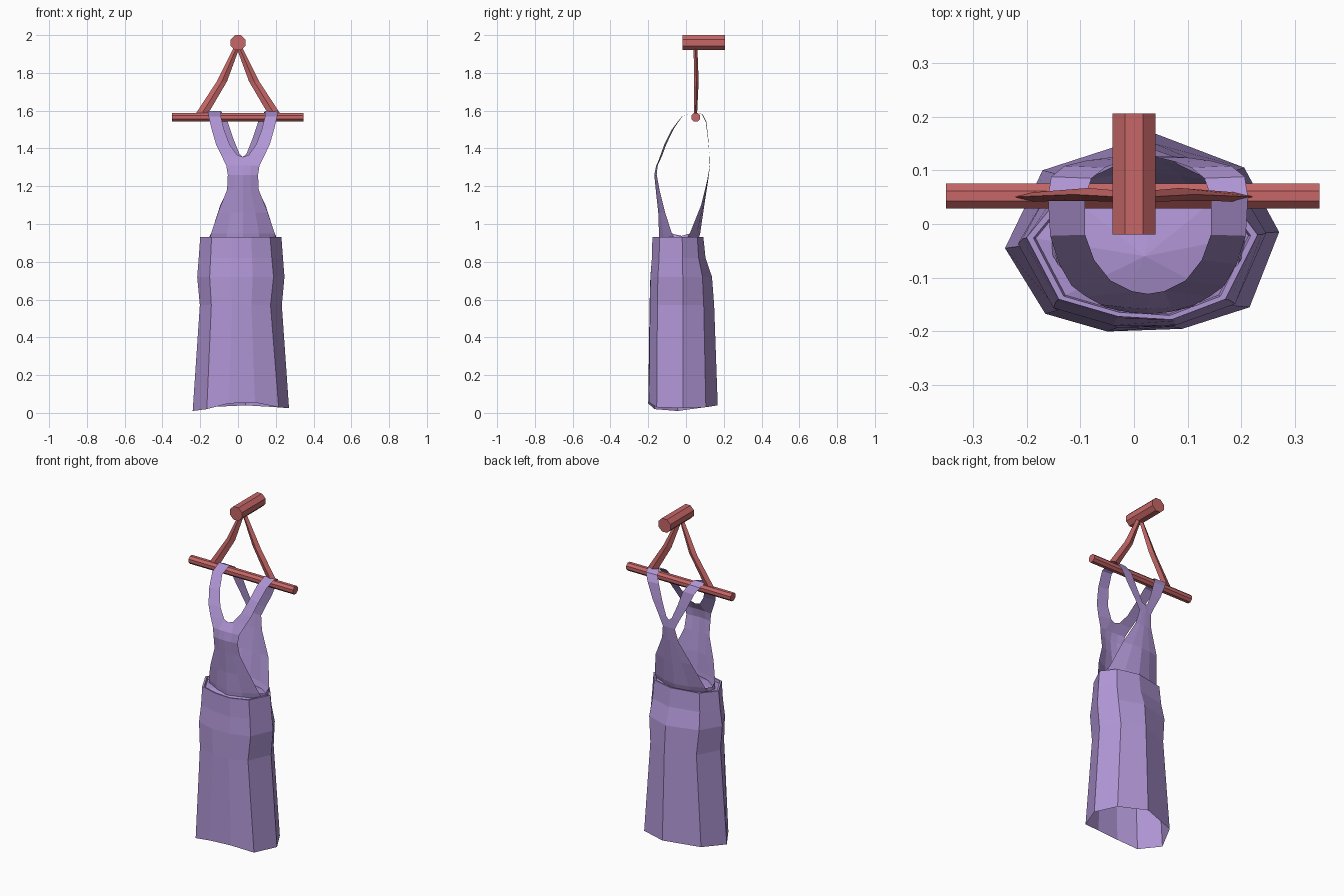
import bpy, math
from mathutils import Matrix

old = bpy.data.objects.get("Cube")
if old:
    bpy.data.objects.remove(old, do_unlink=True)


def material(name, rgb):
    m = bpy.data.materials.new(name)
    m.use_nodes = True
    m.diffuse_color = (*rgb, 1)
    m.node_tree.nodes["Principled BSDF"].inputs["Base Color"].default_value = (*rgb, 1)
    return m


purple = material("lilac cloth", (0.43, 0.30, 0.66))
red = material("red wood", (0.57, 0.135, 0.135))


def build(name, verts, faces, mat):
    me = bpy.data.meshes.new(name)
    me.from_pydata(verts, [], faces)
    me.materials.append(mat)
    ob = bpy.data.objects.new(name, me)
    bpy.context.collection.objects.link(ob)
    return ob


def loft(rings):
    """Vertices and side faces joining closed rings in order."""
    n = len(rings[0])
    verts = [v for ring in rings for v in ring]
    faces = [(r * n + i, r * n + (i + 1) % n, (r + 1) * n + (i + 1) % n, (r + 1) * n + i)
             for r in range(len(rings) - 1) for i in range(n)]
    return verts, faces


def rod(name, center, radius, length, axis):
    bpy.ops.mesh.primitive_cylinder_add(vertices=8, radius=radius, depth=length)
    ob = bpy.context.object
    ob.name = name
    turn = Matrix.Rotation(math.pi / 2, 4, "X" if axis == "Y" else "Y")
    ob.data.transform(Matrix.Translation(center) @ turn @ Matrix.Rotation(math.pi / 8, 4, "Z"))
    ob.data.materials.append(red)


# Hanger: wall peg, cross bar and two bent arms
rod("peg", (0, 0.093, 1.96), 0.043, 0.225, "Y")
rod("cross_bar", (-0.002, 0.052, 1.565), 0.025, 0.695, "X")
for side, label in ((-1, "right"), (1, "left")):
    rings = []
    for x, y, z, w, d in ((0.2, 0.05, 1.57, 0.033, 0.008), (0.085, 0.055, 1.755, 0.027, 0.012),
                          (0.005, 0.05, 1.94, 0.015, 0.01)):
        rings.append([(side * x - w, y, z), (side * x, y - d, z),
                      (side * x + w, y, z), (side * x, y + d, z)])
    verts, faces = loft(rings)
    build(label + "_hanger_arm", verts, faces + [(3, 2, 1, 0), (8, 9, 10, 11)], red)

# Skirt: blends from the hem outline up to the waist outline
hem = [(-.24, -.045, .01), (-.165, -.167, .02), (-.05, -.2, .05), (.09, -.195, .055), (.215, -.155, .03),
       (.27, -.015, .025), (.205, .105, .03), (.04, .168, .04), (-.17, .1, .03)]
waist = [(-.2, -.025), (-.14, -.14), (-.03, -.172), (.07, -.178), (.17, -.14),
         (.23, -.02), (.17, .06), (.04, .092), (-.13, .06)]
rings = [hem]
for z, tx, ty in ((.57, .05, .75), (.72, .4, .6), (.82, .2, .15), (.93, 0, 0)):
    rings.append([(w[0] + (h[0] - w[0]) * tx, w[1] + (h[1] - w[1]) * ty, z)
                  for h, w in zip(hem, waist)])
# Turned-in rim and the shallow cloth floor inside the waist
for scale, z in ((.94, .93), (.92, .915)):
    rings.append([(.015 + (x - .015) * scale, -.045 + (y + .045) * scale, z) for x, y in waist])
verts, faces = loft(rings)
n, apex = len(hem), len(verts)
verts.append((.02, -.06, .945))
faces += [(apex - n + i, apex - n + (i + 1) % n, apex) for i in range(n)]
build("skirt", verts, faces, purple)

# Bodice panels: rows are z, half width, middle y, edge y
MID = 0.026


def panel(name, facing, rows, neck, strap):
    """Curved panel that splits at the neck into two straps (z, inner x, outer x, y)."""
    verts, faces = [], []
    for z, half, ym, ye in rows:
        for k in (-1, -.5, 0, .5, 1):
            verts.append((MID + facing * k * half, ym + (ye - ym) * abs(k) ** 1.6, z))
    for r in range(len(rows) - 1):
        for c in range(4):
            a = r * 5 + c
            faces.append((a, a + 1, a + 6, a + 5))
    last = (len(rows) - 1) * 5
    # Neckline point
    tip = len(verts)
    verts.append((MID, neck[0], neck[1]))
    for side in (-1, 1):
        prev = [last + 2, last + 2 + side, last + 2 + 2 * side]
        first = len(verts)
        for z, inner, outer, y_in, y_out in strap:
            verts.append((MID + facing * side * inner, y_in, z))
            verts.append((MID + facing * side * outer, y_out, z))
        strips = [(prev[0], prev[1], first, tip), (prev[1], prev[2], first + 1, first)]
        strips += [(first + 2 * i, first + 2 * i + 1, first + 2 * i + 3, first + 2 * i + 2)
                   for i in range(len(strap) - 1)]
        faces += [f if side == 1 else f[::-1] for f in strips]
    build(name, verts, faces, purple)


panel("front_bodice", 1,
      [(.9, .182, -.14, -.05), (.95, .168, -.143, -.075), (1.06, .132, -.147, -.11),
       (1.18, .084, -.16, -.14), (1.26, .08, -.168, -.155), (1.31, .088, -.158, -.15)],
      (-.13, 1.355),
      [(1.365, .03, .115, -.125, -.135), (1.42, .07, .142, -.105, -.115),
       (1.5, .1, .165, -.067, -.075), (1.57, .117, .182, -.02, -.022),
       (1.598, .117, .186, .05, .05)])
panel("back_bodice", -1,
      [(.9, .182, .06, -.01), (.95, .168, .075, .02), (1.1, .12, .097, .08),
       (1.23, .055, .117, .112), (1.31, .04, .127, .126)],
      (.126, 1.355),
      [(1.37, .018, .07, .124, .124), (1.45, .05, .115, .116, .118),
       (1.54, .08, .155, .105, .108), (1.58, .105, .18, .085, .088),
       (1.598, .117, .186, .05, .05)])

# Narrow cloth strips that close the sides below the arm openings
for side, label in ((-1, "right"), (1, "left")):
    x = MID + side * .182
    strip = [(x, -.05, .9), (x, -.01, .9), (MID + side * .168, .02, .95),
             (MID + side * .176, -.03, .935), (MID + side * .168, -.075, .95)]
    build(label + "_side_strip", strip, [(0, 1, 3), (1, 2, 3), (0, 3, 4)], purple)
